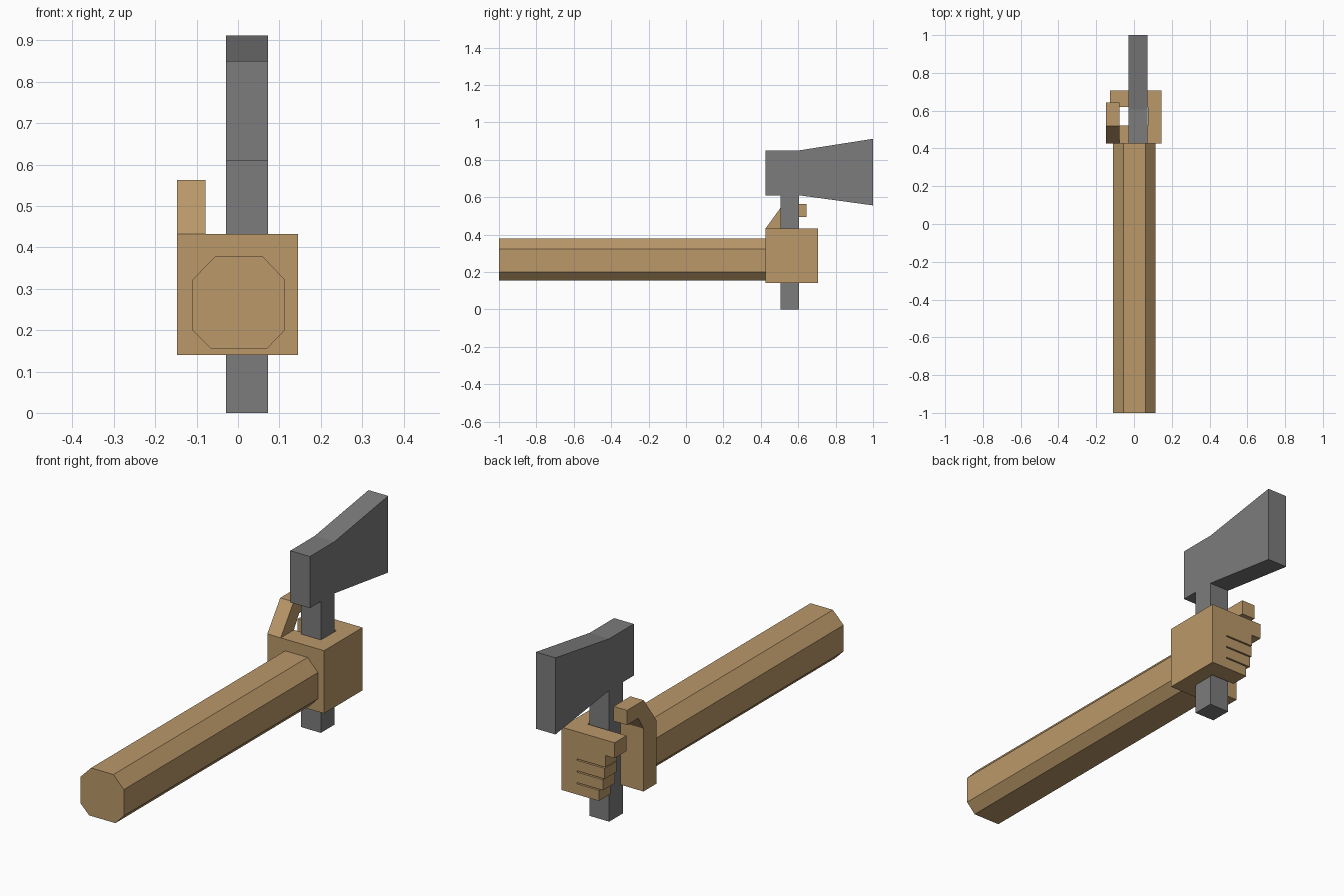
import bpy
import bmesh

cube = bpy.data.objects.get("Cube")
if cube:
    bpy.data.objects.remove(cube, do_unlink=True)


def material(name, rgb):
    m = bpy.data.materials.new(name)
    m.use_nodes = True
    colour = (*rgb, 1.0)
    m.diffuse_color = colour
    bsdf = next(n for n in m.node_tree.nodes if n.type == 'BSDF_PRINCIPLED')
    bsdf.inputs["Base Color"].default_value = colour
    bsdf.inputs["Roughness"].default_value = 0.8
    return m


TAN = material("tan_skin", (0.49, 0.315, 0.142))
GREY = material("dark_grey", (0.20, 0.20, 0.20))


def prism(name, profile, axis, start, end, mat):
    """Extrude a 2D profile along an axis; the profile uses the other two axes in order."""
    def place(p, d):
        co = list(p)
        co.insert("xyz".index(axis), d)
        return co

    bm = bmesh.new()
    a = [bm.verts.new(place(p, start)) for p in profile]
    b = [bm.verts.new(place(p, end)) for p in profile]
    bm.faces.new(a)
    bm.faces.new(b)
    for i in range(len(a)):
        j = (i + 1) % len(a)
        bm.faces.new((a[i], a[j], b[j], b[i]))
    bmesh.ops.recalc_face_normals(bm, faces=bm.faces)
    mesh = bpy.data.meshes.new(name)
    bm.to_mesh(mesh)
    bm.free()
    mesh.materials.append(mat)
    obj = bpy.data.objects.new(name, mesh)
    bpy.context.collection.objects.link(obj)
    return obj


def rect(u0, u1, v0, v1):
    return [(u0, v0), (u1, v0), (u1, v1), (u0, v1)]


# Octagonal forearm
arm = [(-0.055, 0.378), (0.06, 0.378), (0.113, 0.322), (0.113, 0.2),
       (0.07, 0.155), (-0.065, 0.155), (-0.11, 0.2), (-0.11, 0.322)]
prism("forearm", arm, "y", -1.0, 0.425, TAN)

# Palm wrapping round the handle, up to the knuckles
palm = [(-0.147, 0.425), (0.145, 0.425), (0.145, 0.707), (0.066, 0.707),
        (0.066, 0.62), (0.073, 0.62), (0.073, 0.522), (-0.147, 0.522)]
prism("palm", palm, "z", 0.14, 0.432, TAN)

# Long top finger and shorter ones below, with thin slits between
prism("top_finger", rect(-0.128, 0.066, 0.62, 0.707), "z", 0.36, 0.432, TAN)
for i, tip in enumerate((-0.08, -0.077, -0.068, -0.047)):
    top = 0.36 - i * 0.055
    gap = 0.0 if i == 0 else 0.006
    prism(f"finger_{i + 1}", rect(tip, 0.066, 0.62, 0.707), "z", top - 0.055, top - gap, TAN)

# Hooked thumb
thumb = [(0.425, 0.432), (0.52, 0.563), (0.643, 0.563), (0.643, 0.495),
         (0.56, 0.495), (0.522, 0.432)]
prism("thumb", thumb, "x", -0.147, -0.078, TAN)

# Hatchet
prism("axe_handle", rect(-0.029, 0.072, 0.505, 0.605), "z", 0.0, 0.61, GREY)
head = [(0.425, 0.61), (0.605, 0.61), (1.0, 0.556), (1.0, 0.912), (0.605, 0.85), (0.425, 0.85)]
prism("axe_head", head, "x", -0.029, 0.072, GREY)
